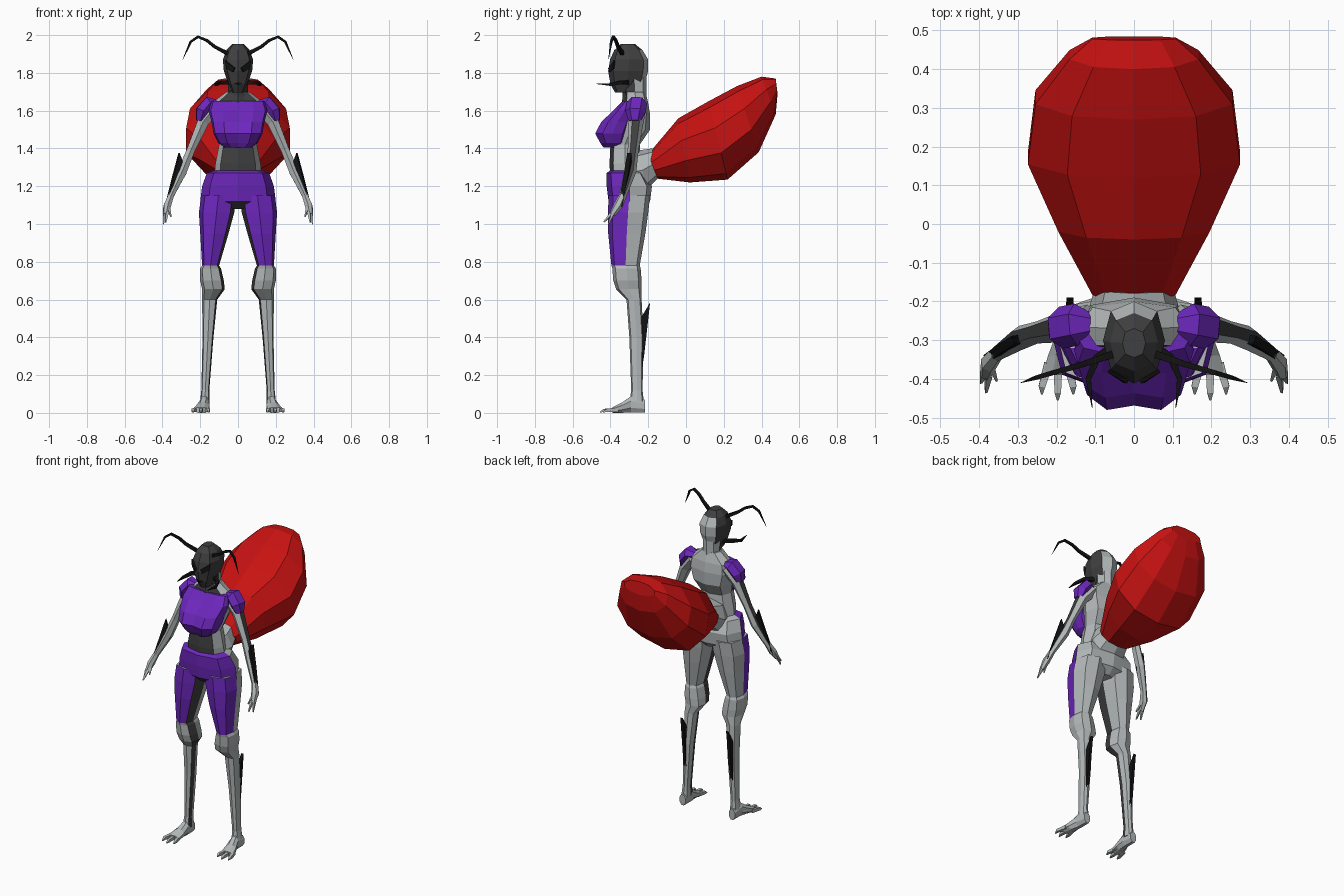
import bpy, bmesh, math
from mathutils import Vector as V

if "Cube" in bpy.data.objects:
    bpy.data.objects.remove(bpy.data.objects["Cube"])

COLOURS = {"purple": (.15, .02, .50), "red": (.58, .006, .006), "light_grey": (.45, .48, .48),
           "dark_grey": (.05, .05, .05), "black": (.006, .006, .006)}
MATS = []
for n, c in COLOURS.items():
    m = bpy.data.materials.new(n)
    m.diffuse_color = (*c, 1)
    m.use_nodes = True
    m.node_tree.nodes["Principled BSDF"].inputs["Base Color"].default_value = m.diffuse_color
    MATS.append(m)
PURPLE, RED, LIGHT, DARK, BLACK = range(5)


def finish(name, bm, rule, mirror=False):
    bmesh.ops.recalc_face_normals(bm, faces=bm.faces)
    bm.normal_update()
    for f in bm.faces:
        f.material_index = rule(f.calc_center_median(), f.normal) if callable(rule) else rule
    me = bpy.data.meshes.new(name)
    bm.to_mesh(me)
    bm.free()
    for m in MATS:
        me.materials.append(m)
    ob = bpy.data.objects.new(name, me)
    bpy.context.collection.objects.link(ob)
    if mirror:
        ob.modifiers.new("mirror", 'MIRROR').use_mirror_merge = False
    return ob


def loft(name, rings, rule, n=8, off=0.0, mirror=False, square=1.0):
    """Skin rings of (centre, u, v); square > 1 pushes the diagonals outward."""
    bm = bmesh.new()
    rows = []
    for c, u, v in rings:
        row = []
        for i in range(n):
            a = (i + off) * math.tau / n
            k = 1 + (square - 1) * abs(math.sin(2 * a))
            row.append(bm.verts.new(c + (u * math.cos(a) + v * math.sin(a)) * k))
        rows.append(row)
    for r, s in zip(rows, rows[1:]):
        for i in range(n):
            j = (i + 1) % n
            bm.faces.new((r[i], r[j], s[j], s[i]))
    bm.faces.new(rows[0])
    bm.faces.new(rows[-1])
    return finish(name, bm, rule, mirror)


def band(z, x0, x1, yf, yb):
    return (V(((x0 + x1) / 2, (yf + yb) / 2, z)), V(((x1 - x0) / 2, 0, 0)), V((0, (yb - yf) / 2, 0)))


def mid(z, w, yf, yb):
    return band(z, -w, w, yf, yb)


def tilted(top, bot, w):
    """Ring through a top and a bottom (y, z) point with half width w."""
    t, b = V((0, *top)), V((0, *bot))
    return ((t + b) / 2, V((w, 0, 0)), (t - b) / 2)


def tube(name, pts, radii, rule, n=6, out=(1, 0, .45), flat=1.0, off=.5):
    """Tapered mirrored tube; out fixes which way its outer side faces."""
    pts, out, rings = [V(p) for p in pts], V(out), []
    for i, p in enumerate(pts):
        t = (pts[min(i + 1, len(pts) - 1)] - pts[max(i - 1, 0)]).normalized()
        u = (out - t * out.dot(t)).normalized()
        rings.append((p, u * radii[i], t.cross(u) * radii[i] * flat))
    return loft(name, rings, rule, n, off, True)


def plate(name, pts, depth, rule):
    """Mirrored flat polygon given thickness along the depth vector."""
    bm = bmesh.new()
    d = V(depth) / 2
    a = [bm.verts.new(V(p) - d) for p in pts]
    b = [bm.verts.new(V(p) + d) for p in pts]
    bm.faces.new(a)
    bm.faces.new(b)
    for i in range(len(a)):
        j = (i + 1) % len(a)
        bm.faces.new((a[i], a[j], b[j], b[i]))
    return finish(name, bm, rule, True)


# Red abdomen and the waist stem that carries it
loft("abdomen", [tilted((-.20, 1.37), (-.15, 1.24), .11), tilted((-.04, 1.56), (.02, 1.22), .20),
                 tilted((.12, 1.65), (.22, 1.235), .28), tilted((.27, 1.73), (.385, 1.38), .26),
                 tilted((.40, 1.78), (.475, 1.58), .17), tilted((.475, 1.77), (.485, 1.69), .11)],
     RED, n=10, off=.5, square=1.05)
loft("waist_stem", [tilted((-.31, 1.37), (-.31, 1.17), .10), tilted((-.25, 1.39), (-.21, 1.18), .12),
                    tilted((-.18, 1.40), (-.14, 1.25), .10)], LIGHT, square=1.06)


# Torso with a dark belly and throat
def belly(c, n):
    return DARK if n.y < -.6 and abs(c.x) < .08 else LIGHT


loft("torso", [mid(1.22, .13, -.40, -.22), mid(1.32, .12, -.405, -.24), mid(1.42, .10, -.40, -.245),
               mid(1.50, .125, -.40, -.19), mid(1.58, .15, -.36, -.19), mid(1.64, .14, -.33, -.20),
               mid(1.70, .06, -.325, -.215)], belly, square=1.08)
loft("neck", [mid(1.60, .07, -.345, -.205), mid(1.68, .052, -.335, -.21), mid(1.79, .052, -.34, -.21)],
     lambda c, n: LIGHT if n.y > .2 else DARK)

# Bodice, with a shallow dent down its middle
chest = loft("bodice", [mid(1.65, .14, -.335, -.27), mid(1.60, .155, -.39, -.26), mid(1.54, .14, -.455, -.27),
                        mid(1.48, .13, -.487, -.29), mid(1.43, .105, -.46, -.31), mid(1.405, .07, -.44, -.34)],
             PURPLE, n=12, square=1.09)
for v in chest.data.vertices:
    if abs(v.co.x) < .01 and v.co.y < -.38:
        v.co.y += .018

# Pelvis
loft("pelvis", [mid(1.08, .06, -.37, -.23), mid(1.12, .20, -.41, -.19), mid(1.20, .19, -.42, -.18),
                mid(1.27, .165, -.42, -.22), mid(1.285, .12, -.40, -.24)],
     lambda c, n: (DARK if n.z < -.6 else PURPLE) if n.y < -.05 and c.y < -.3 else LIGHT, square=1.1)


# Legs: purple thigh fronts, dark inner strip, light elsewhere
def leg_rule(c, n):
    if n.x < -.65 and n.y < .05:
        return DARK
    return PURPLE if c.z > .78 and n.y < -.05 else LIGHT


loft("leg", [band(*r) for r in (
    (1.15, .012, .195, -.41, -.19), (1.06, .02, .207, -.413, -.20), (.95, .05, .20, -.412, -.215),
    (.78, .10, .19, -.395, -.245), (.765, .09, .20, -.39, -.24), (.70, .075, .20, -.385, -.235),
    (.655, .07, .19, -.37, -.235), (.60, .11, .19, -.315, -.235), (.40, .13, .188, -.30, -.225),
    (.12, .152, .194, -.29, -.23), (.05, .15, .202, -.30, -.222))], leg_rule, mirror=True, square=1.1)

# Feet with three pointed toes
loft("foot", [(V((x, y, h / 2)), V((w, 0, 0)), V((0, 0, h / 2))) for x, y, w, h in
              ((.178, -.218, .022, .07), (.178, -.29, .026, .09), (.187, -.34, .036, .055),
               (.195, -.39, .042, .03))], LIGHT, off=.5, mirror=True, square=1.08)
for i, (x, y) in enumerate(((.157, -.44), (.197, -.455), (.238, -.44))):
    tube(f"toe_{i + 1}", [(.195 + (x - .195) * .6, -.36, .016), (x, y + .02, .013), (x, y, .004)],
         [.016, .012, .003], LIGHT, n=4, out=(1, 0, 0))

# Blades behind the shins and along the forearms
plate("shin_blade", [(.165, -.19, .585), (.165, -.24, .50), (.17, -.245, .17), (.167, -.222, .30)],
      (.018, 0, 0), BLACK)
plate("forearm_blade", [(.312, -.30, 1.375), (.275, -.295, 1.27), (.345, -.335, 1.15), (.385, -.35, 1.09),
                        (.345, -.32, 1.25)], (.008, .022, 0), BLACK)

# Arms with a dark outer strip
OUT = V((1, 0, .45)).normalized()
tube("arm", [(.12, -.26, 1.62), (.185, -.265, 1.54), (.25, -.28, 1.39), (.295, -.295, 1.28),
             (.355, -.335, 1.15), (.375, -.36, 1.095), (.383, -.39, 1.05)],
     [.045, .035, .025, .028, .018, .022, .014],
     lambda c, n: DARK if n.dot(OUT) > .8 and 1.13 < c.z < 1.58 else LIGHT, flat=1.15)

# Fingers and thumb
for i, (b, t) in enumerate((((.388, -.385, 1.06), (.395, -.41, 1.0)), ((.376, -.39, 1.06), (.382, -.435, 1.01)),
                            ((.37, -.365, 1.09), (.355, -.405, 1.04)))):
    tube(f"finger_{i + 1}", [b, t], [.012, .004], LIGHT, n=4)

# Shoulder pads
tube("shoulder_pad", [(.115, -.26, 1.635), (.15, -.26, 1.64), (.188, -.268, 1.595), (.20, -.27, 1.545)],
     [.025, .042, .042, .025], PURPLE, flat=1.3, out=(.6, 0, 1))

# Head: dark face and crown, light back
loft("head", [mid(1.695, .028, -.375, -.28), mid(1.74, .05, -.40, -.22), mid(1.81, .075, -.412, -.20),
              mid(1.87, .08, -.402, -.20), mid(1.92, .062, -.38, -.23), mid(1.953, .03, -.345, -.27)],
     lambda c, n: LIGHT if c.y > -.25 and c.z < 1.9 and n.y > .3 else DARK, square=1.06)
plate("eye", [(.066, -.379, 1.865), (.016, -.408, 1.825), (.026, -.406, 1.805), (.06, -.383, 1.822)],
      (.005, -.008, 0), BLACK)
plate("mouth", [(.0, -.398, 1.735), (.022, -.389, 1.745), (.0, -.402, 1.75)], (.002, -.009, 0), BLACK)

# Curved mandibles and antennae
tube("mandible", [(.045, -.31, 1.75), (.095, -.345, 1.75), (.118, -.40, 1.738), (.108, -.475, 1.742)],
     [.016, .014, .010, .001], BLACK, n=4, out=(0, 0, 1))
tube("antenna", [(.05, -.335, 1.90), (.125, -.36, 1.94), (.165, -.372, 1.972), (.212, -.385, 1.991),
                 (.25, -.396, 1.965), (.292, -.41, 1.872)],
     [.014, .011, .010, .009, .008, .001], BLACK, n=4, out=(0, 0, 1))
